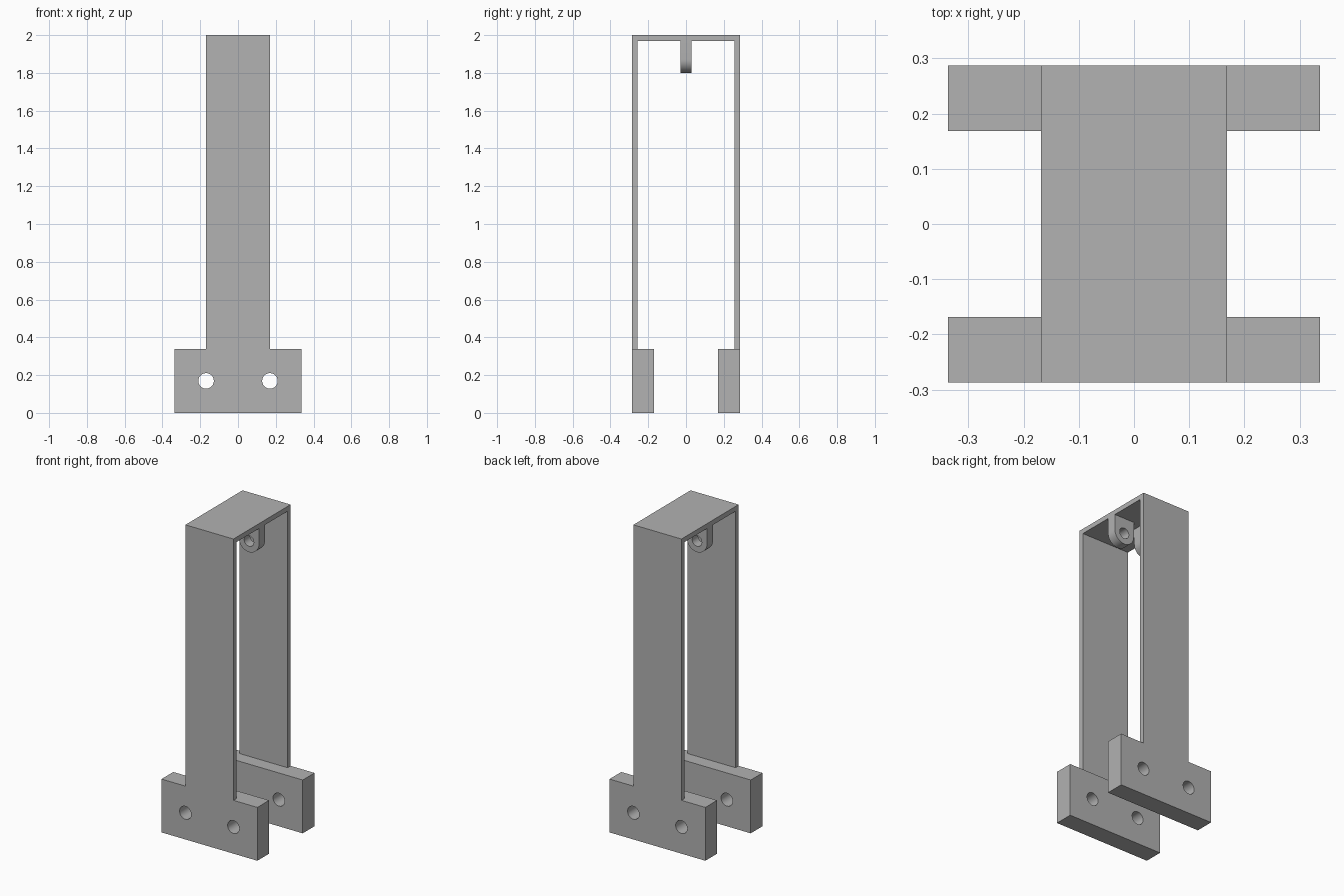
import bpy
import bmesh
from math import cos, sin, pi, radians

cube = bpy.data.objects.get("Cube")
if cube:
    bpy.data.objects.remove(cube, do_unlink=True)

# Overall sizes
HALF_DEPTH = 0.287
STRIP_HALF = 0.169
WALL = 0.031
PLATE_HALF = 0.337
PLATE_TOP = 0.339
PLATE_THICK = 0.118
LUG_RADIUS = 0.071
LUG_AXIS = 1.871

grey = bpy.data.materials.new("plain grey")
grey.use_nodes = True
colour = (0.445, 0.445, 0.445, 1)
grey.diffuse_color = colour
grey.node_tree.nodes["Principled BSDF"].inputs["Base Color"].default_value = colour


def arc(cx, cy, r, start, end, steps):
    angles = [start + (end - start) * i / steps for i in range(steps + 1)]
    return [(cx + r * cos(a), cy + r * sin(a)) for a in angles]


def circle(cx, cy, r):
    return arc(cx, cy, r, 0, 2 * pi, 40)[:-1]


def extrude_outline(name, loops, thickness, location, rotation):
    """Fill an outline (later loops are holes) and thicken it about its plane."""
    curve = bpy.data.curves.new(name, "CURVE")
    curve.dimensions = "2D"
    curve.fill_mode = "BOTH"
    curve.extrude = thickness / 2
    for loop in loops:
        spline = curve.splines.new("POLY")
        spline.points.add(len(loop) - 1)
        for point, (u, v) in zip(spline.points, loop):
            point.co = (u, v, 0, 1)
        spline.use_cyclic_u = True
    obj = bpy.data.objects.new(name, curve)
    bpy.context.collection.objects.link(obj)
    obj.location = location
    obj.rotation_euler = rotation
    bpy.ops.object.select_all(action="DESELECT")
    obj.select_set(True)
    bpy.context.view_layer.objects.active = obj
    bpy.ops.object.convert(target="MESH")
    obj = bpy.context.object
    bm = bmesh.new()
    bm.from_mesh(obj.data)
    bmesh.ops.remove_doubles(bm, verts=bm.verts, dist=0.0001)
    bmesh.ops.recalc_face_normals(bm, faces=bm.faces)
    bm.to_mesh(obj.data)
    bm.free()
    obj.data.materials.clear()
    obj.data.materials.append(grey)
    bpy.ops.object.shade_smooth_by_angle(angle=radians(30))
    return obj


FACING_FRONT = (pi / 2, 0, 0)
FACING_SIDE = (pi / 2, 0, pi / 2)

# Tall bent strip: two walls and a top
half = [(HALF_DEPTH, PLATE_TOP), (HALF_DEPTH, 2),
        (-HALF_DEPTH, 2), (-HALF_DEPTH, PLATE_TOP)]
inner = HALF_DEPTH - WALL
strip = half + [(-inner, PLATE_TOP), (-inner, 2 - WALL),
                (inner, 2 - WALL), (inner, PLATE_TOP)]
extrude_outline("bent_strip", [strip], 2 * STRIP_HALF, (0, 0, 0), FACING_SIDE)

# Foot plates with two bolt holes each
plate = [(-PLATE_HALF, 0), (PLATE_HALF, 0),
         (PLATE_HALF, PLATE_TOP), (-PLATE_HALF, PLATE_TOP)]
holes = [circle(s * STRIP_HALF, PLATE_TOP / 2, 0.041) for s in (-1, 1)]
for name, side in (("front_foot_plate", -1), ("back_foot_plate", 1)):
    y = side * (HALF_DEPTH - PLATE_THICK / 2)
    extrude_outline(name, [plate] + holes, PLATE_THICK, (0, y, 0), FACING_FRONT)

# Rounded hanging lugs under the top
for name, side in (("right_lug", -1), ("left_lug", 1)):
    cx = side * (STRIP_HALF - LUG_RADIUS)
    outline = [(cx + LUG_RADIUS, 2 - WALL), (cx - LUG_RADIUS, 2 - WALL)]
    outline += arc(cx, LUG_AXIS, LUG_RADIUS, pi, 2 * pi, 24)
    extrude_outline(name, [outline, circle(cx, LUG_AXIS, 0.034)], 0.06,
                    (0, 0, 0), FACING_FRONT)
